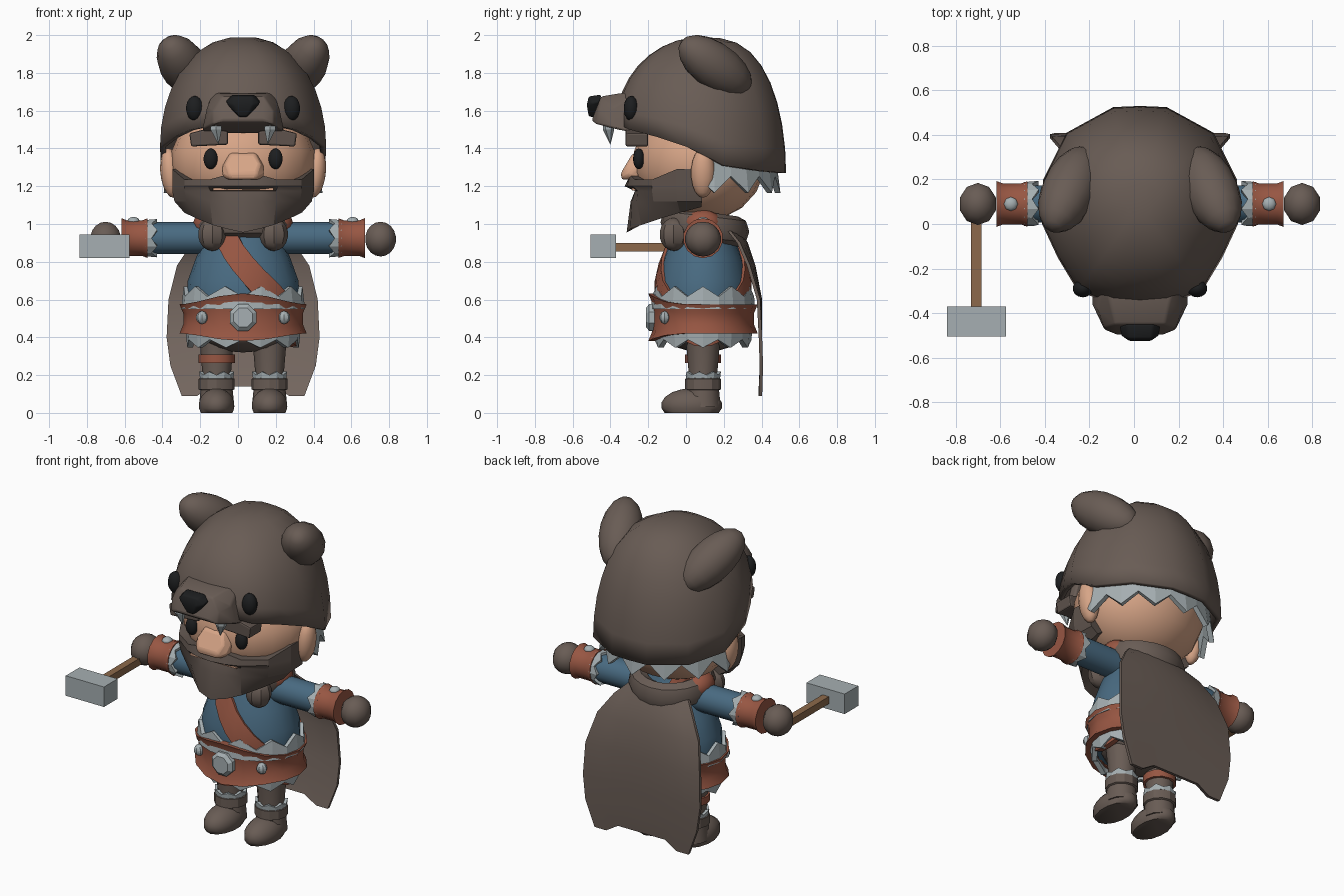
import bpy, bmesh
from math import sin, cos, pi, radians
from mathutils import Vector, Matrix

if "Cube" in bpy.data.objects:
    bpy.data.objects.remove(bpy.data.objects["Cube"])

CX = 0.027   # body centre line
CY = 0.09    # body depth centre


def material(name, r, g, b):
    m = bpy.data.materials.new(name)
    m.use_nodes = True
    m.diffuse_color = (r, g, b, 1)
    m.node_tree.nodes["Principled BSDF"].inputs["Base Color"].default_value = (r, g, b, 1)
    return m


BROWN = material("hide brown", .14, .107, .09)
LINING = material("cape lining", .21, .162, .138)
BEARD = material("beard brown", .112, .086, .073)
SKIN = material("skin", .68, .376, .242)
BLUE = material("tunic blue", .066, .145, .22)
LEATHER = material("red leather", .31, .093, .055)
PALE = material("pale grey", .38, .43, .445)
BLACK = material("black", .012, .013, .014)
WOOD = material("wood", .262, .141, .07)


def finish(name, bm, mat, angle=40, bevel=0, solid=0):
    bmesh.ops.recalc_face_normals(bm, faces=bm.faces)
    me = bpy.data.meshes.new(name)
    bm.to_mesh(me)
    bm.free()
    me.materials.append(mat)
    if angle:
        me.shade_smooth()
        me.set_sharp_from_angle(angle=radians(angle))
    ob = bpy.data.objects.new(name, me)
    ob.location.x = CX
    bpy.context.collection.objects.link(ob)
    if bevel:
        mod = ob.modifiers.new("bevel", "BEVEL")
        mod.width, mod.segments = bevel, 2
    if solid:
        mod = ob.modifiers.new("thickness", "SOLIDIFY")
        mod.thickness, mod.offset = solid, -1
    return ob


def loft(name, rings, mat, caps=(0, -1), loop=False, **kw):
    """Skin a sequence of equal-length point rings."""
    bm = bmesh.new()
    vs = [[bm.verts.new(p) for p in ring] for ring in rings]
    n = len(vs[0])
    for i in range(len(vs) if loop else len(vs) - 1):
        a, b = vs[i], vs[(i + 1) % len(vs)]
        for j in range(n):
            k = (j + 1) % n
            bm.faces.new((a[j], a[k], b[k], b[j]))
    if not loop:
        for c in caps:
            bm.faces.new(vs[c])
    return finish(name, bm, mat, **kw)


def oval(x, y, z, rx, ry, n=16):
    return [(x + rx * sin(2 * pi * i / n), y - ry * cos(2 * pi * i / n), z) for i in range(n)]


def ball(name, c, r, mat, axis=None, floor=None, seg=14, angle=60):
    bm = bmesh.new()
    bmesh.ops.create_uvsphere(bm, u_segments=seg, v_segments=9, radius=1)
    rot = Vector(axis).to_track_quat('Z', 'Y').to_matrix().to_4x4() if axis else Matrix()
    bm.transform(Matrix.Translation(c) @ rot @ Matrix.Diagonal((*r, 1)))
    if floor is not None:
        bmesh.ops.bisect_plane(bm, geom=bm.verts[:] + bm.edges[:] + bm.faces[:],
                               plane_co=(0, 0, floor), plane_no=(0, 0, -1), clear_outer=True)
        bmesh.ops.holes_fill(bm, edges=[e for e in bm.edges if e.is_boundary])
    return finish(name, bm, mat, angle)


def hull(name, pts, mat, **kw):
    bm = bmesh.new()
    for p in pts:
        bm.verts.new(p)
    bmesh.ops.convex_hull(bm, input=bm.verts)
    bmesh.ops.dissolve_limit(bm, angle_limit=.02, verts=bm.verts, edges=bm.edges)
    return finish(name, bm, mat, **kw)


def box(name, x, y, z, mat):
    return hull(name, [(a, b, c) for a in x for b in y for c in z], mat, angle=0)


def fur(name, cy, rx, ry, z0, z1, teeth, arc=2 * pi, flare=.03, side=None, x=0, cz=0):
    """Jagged fur trim around z, or around an arm when side is given."""
    full = arc > 6
    n = teeth * 2
    rings = []
    for i in range(n if full else n + 1):
        a = pi - arc / 2 + arc * i / n
        tip = i % 2
        zt = z1 if tip else z0 + .55 * (z1 - z0)
        f = flare if tip else flare * .3
        sec = [(0, z0), (f, zt), (f - .03, zt), (-.03, z0)]
        ring = [((rx + d) * sin(a), cy - (ry + d) * cos(a), z) for d, z in sec]
        if side:
            ring = [(side * p[2], p[1], cz + p[0]) for p in ring]
        else:
            ring = [(p[0] + x, p[1], p[2]) for p in ring]
        rings.append(ring)
    return loft(name, rings, PALE, loop=full, angle=0)


# Torso and hips
PROFILE = [(.4, .27, .22), (.6, .3, .25), (.7, .293, .243), (.82, .25, .21),
           (.93, .2, .165), (1.04, .14, .12)]


def girth(z):
    for (z0, a0, b0), (z1, a1, b1) in zip(PROFILE, PROFILE[1:]):
        if z <= z1:
            t = max(0, (z - z0) / (z1 - z0))
            return a0 + (a1 - a0) * t, b0 + (b1 - b0) * t
    return PROFILE[-1][1:]


loft("tunic", [oval(0, CY, z, a, b, 20) for z, a, b in PROFILE], BLUE)
ball("hips", (0, CY, .43), (.25, .21, .11), BROWN)

# Chest strap slung from right shoulder to left hip
rings = []
for i in range(32):
    a = 2 * pi * i / 32
    z = .79 - .34 * sin(a)
    ring = []
    for dz, off in ((.1, .014), (0, .017), (-.1, .014), (-.1, -.02), (.1, -.02)):
        rx, ry = girth(z + dz)
        ring.append(((rx + off) * sin(a), CY - (ry + off) * cos(a), z + dz))
    rings.append(ring)
loft("chest_strap", rings, LEATHER, loop=True)

# Belt with flared edges, deeper at the front
rings = []
for i in range(16):
    a = 2 * pi * i / 16
    f = max(0, cos(a)) ** 4
    top, low = .575 + .058 * f, .42 - .04 * f
    sec = [(.025, top), (.004, top - .05), (.004, low + .05), (.025, low), (-.05, low), (-.05, top)]
    rings.append([((.312 + d) * sin(a), CY - (.265 + d) * cos(a), z) for d, z in sec])
loft("belt", rings, LEATHER, loop=True, angle=30)
fur("belt_fur_upper", CY, .328, .275, .55, .67, 10, flare=-.014)
fur("belt_fur_lower", CY, .305, .26, .44, .345, 10, flare=-.01)
loft("buckle", [[(r * sin(a * pi / 4 + .39), y, .505 + r * cos(a * pi / 4 + .39)) for a in range(8)]
                for r, y in ((.076, -.15), (.076, -.195), (.055, -.213))], PALE, angle=0)

# Head and nose
ball("head", (0, .07, 1.33), (.385, .35, .32), SKIN, seg=20)
hull("nose", [(x * s, y, z) for s in (-1, 1) for x, y, z in
              ((.07, -.24, 1.385), (.06, -.285, 1.37), (.09, -.315, 1.32), (.11, -.25, 1.31),
               (.112, -.3, 1.26), (.1, -.25, 1.235), (.07, -.345, 1.27), (.07, -.34, 1.235))],
     SKIN, angle=30, bevel=.012)

# Bear hood: a dome over an egg-shaped rim, fullest at the back
HALF = [(0, .53, 1.27), (.12, .525, 1.27), (.33, .41, 1.28), (.435, .2, 1.31), (.44, 0, 1.41),
        (.37, -.15, 1.46), (.28, -.3, 1.5), (.13, -.36, 1.53), (0, -.37, 1.53)]
rim = HALF + [(-x, y, z) for x, y, z in HALF[-2:0:-1]]
rings = []
for k in range(9):
    t = pi / 2 * (1 - k / 8 * .93)
    ring = []
    for x, y, z in rim:
        f = sin(t) ** (1 - .3 * min(1, max(0, (y + .2) / .6)))
        ring.append((x * f, .08 + (y - .08) * f, z + (1.99 - z) * cos(t)))
    rings.append(ring)
loft("hood", rings, BROWN, caps=(-1,), angle=60, solid=.03)
fur("hood_fur", .09, .40, .385, 1.36, 1.165, 7, arc=radians(190), flare=.025)

hull("hood_muzzle", [(x * s, y, z) for s in (-1, 1) for x, y, z in
                     ((.16, -.25, 1.7), (.215, -.25, 1.48), (.13, -.36, 1.69), (.19, -.38, 1.62),
                      (.215, -.36, 1.5), (.11, -.45, 1.675), (.16, -.465, 1.6), (.16, -.475, 1.53),
                      (.1, -.5, 1.55))], BROWN, angle=50, bevel=.01)
hull("hood_nose", [(x * s, y, z) for s in (-1, 1) for x, y, z in
                   ((.06, -.45, 1.685), (.092, -.46, 1.65), (.088, -.5, 1.64), (.05, -.515, 1.675),
                    (.05, -.525, 1.63), (.02, -.515, 1.57), (.02, -.46, 1.56))],
     BLACK, angle=50, bevel=.008)

# Beard: sections swept from cheek to cheek
HALF = [(.37, .085, 1.29, 1.09, .84), (.375, -.05, 1.29, 1.06, .83), (.31, -.18, 1.235, 1.03, .8),
        (.18, -.27, 1.235, .995, .9), (.09, -.295, 1.26, .975, 1.0), (0, -.30, 1.235, .955, 1.04)]
cols = [(-x, *r) for x, *r in HALF] + HALF[-2::-1]
rings = []
for x, y, top, low, s in cols:
    front = max(0, 1 - abs(x) / .3)
    sec = [(.8, top), (1, top), (1 + .07 * front, 1.2), (1 - .1 * front, 1.175),
           (.97 + .01 * front, 1.12), (s, low), (s * .7, low + .06)]
    rings.append([(x * f, .06 + (y - .06) * f, z) for f, z in sec])
loft("beard", rings, BEARD, angle=25)
box("lower_lip", (-.16, .16), (-.285, -.22), (1.178, 1.19), SKIN)

# Fur collar and cape
rings = []
for i in range(20):
    a = 2 * pi * i / 20
    zc = .985 + .025 * cos(a)
    rings.append([((.19 + .065 * cos(b)) * sin(a), .1 - (.175 + .06 * cos(b)) * cos(a),
                   zc + .08 * sin(b)) for b in (k * pi / 4 for k in range(8))])
loft("collar", rings, BROWN, loop=True)

ROWS = [(1.0, .17, .24), (.9, .27, .31), (.78, .35, .35), (.6, .395, .385),
        (.4, .405, .385), (.25, .385, .39), (.09, .325, .385)]
rings = []
for z, w, y in ROWS:
    row = []
    for k in range(-4, 5):
        t = k / 4
        drop = .05 if z < .2 and abs(t) < .7 else 0
        row.append((w * t, y - .05 * t * t * max(0, z - .5) * 2, z + drop))
    rings.append(row + [(x, b + .018, c) for x, b, c in row[::-1]])
cape = loft("cape", rings, BROWN)
cape.data.materials.append(LINING)
for p in cape.data.polygons:
    p.material_index = int(p.normal.y < -.3)

# Paired parts
for s, side in ((1, "left"), (-1, "right")):
    # Head details
    ball(side + "_ear", (.383 * s, .09, 1.27), (.065, .055, .132), SKIN, axis=(.12 * s, 0, 1))
    ball(side + "_eye", (.172 * s, -.25, 1.345), (.038, .03, .055), BLACK)
    ball(side + "_hood_eye", (.257 * s, -.29, 1.612), (.046, .04, .066), BLACK)
    ball(side + "_hood_ear", (.315 * s, .155, 1.835), (.125, .125, .235), BROWN,
         axis=(-.35 * s, .75, -.55))
    hull(side + "_brow", [(x * s, y, z) for y in (-.32, -.2) for x, z in
                          ((.08, 1.42), (.08, 1.49), (.17, 1.51), (.285, 1.48), (.275, 1.41))],
         BEARD, angle=0, bevel=.01)
    hull(side + "_fang", [(.143 * s + .034 * sin(i * pi / 3), -.41 + .03 * cos(i * pi / 3), z)
                          for i in range(6) for z in (1.5, 1.55)] + [(.13 * s, -.4, 1.42)],
         PALE, angle=0)
    ball(side + "_collar_tuft", (.163 * s, -.065, .945), (.075, .075, .088), BROWN, angle=30, seg=8)
    ball(side + "_shoulder_pad", (.19 * s, CY, 1.0), (.075, .1, .075), LEATHER)

    # Arm, cuff and glove
    def tube(name, prof, mat, **kw):
        loft(name, [[(s * x, CY + r * sin(i * pi / 7), .925 + r * cos(i * pi / 7))
                     for i in range(14)] for x, r in prof], mat, **kw)
    tube(side + "_sleeve", ((.12, .085), (.52, .085)), BLUE)
    tube(side + "_cuff", ((.505, .09), (.505, .105), (.535, .094), (.615, .094), (.645, .106),
                          (.645, .08)), LEATHER, angle=30)
    fur(side + "_cuff_fur", CY, .098, .098, .52, .455, 7, flare=.006, side=s, cz=.925)
    ball(side + "_cuff_stud", (.58 * s, CY, 1.015), (.032, .032, .022), PALE, seg=8)
    ball(side + "_glove", (.728 * s, CY, .92), (.086, .096, .092), BROWN, seg=10)
    ball(side + "_belt_stud", (.217 * s, -.113, .505), (.032, .028, .034), PALE, seg=8, angle=0)

    # Leg and boot
    x = .14 * s
    loft(side + "_leg", [oval(x, CY, z, r, r, 12) for z, r in ((.08, .08), (.2, .075), (.38, .09))], BROWN)
    ball(side + "_boot", (x, .03, .04), (.097, .162, .09), BROWN, floor=0)
    loft(side + "_boot_shaft", [oval(x, CY, z, r, r, 12) for z, r in
                                ((.03, .094), (.12, .085), (.125, .095), (.18, .095), (.19, .08))],
         BROWN, angle=30)
    fur(side + "_boot_fur", CY, .09, .09, .18, .218, 7, flare=.005, x=x)

loft("right_leg_strap", [oval(-.14, CY, z, .096, .096, 12) for z in (.265, .31)], LEATHER)

# Hammer held in the right hand
box("hammer_handle", (-.758, -.713), (-.4, .08), (.855, .9), WOOD)
box("hammer_head", (-.867, -.602), (-.505, -.37), (.82, .945), PALE)
